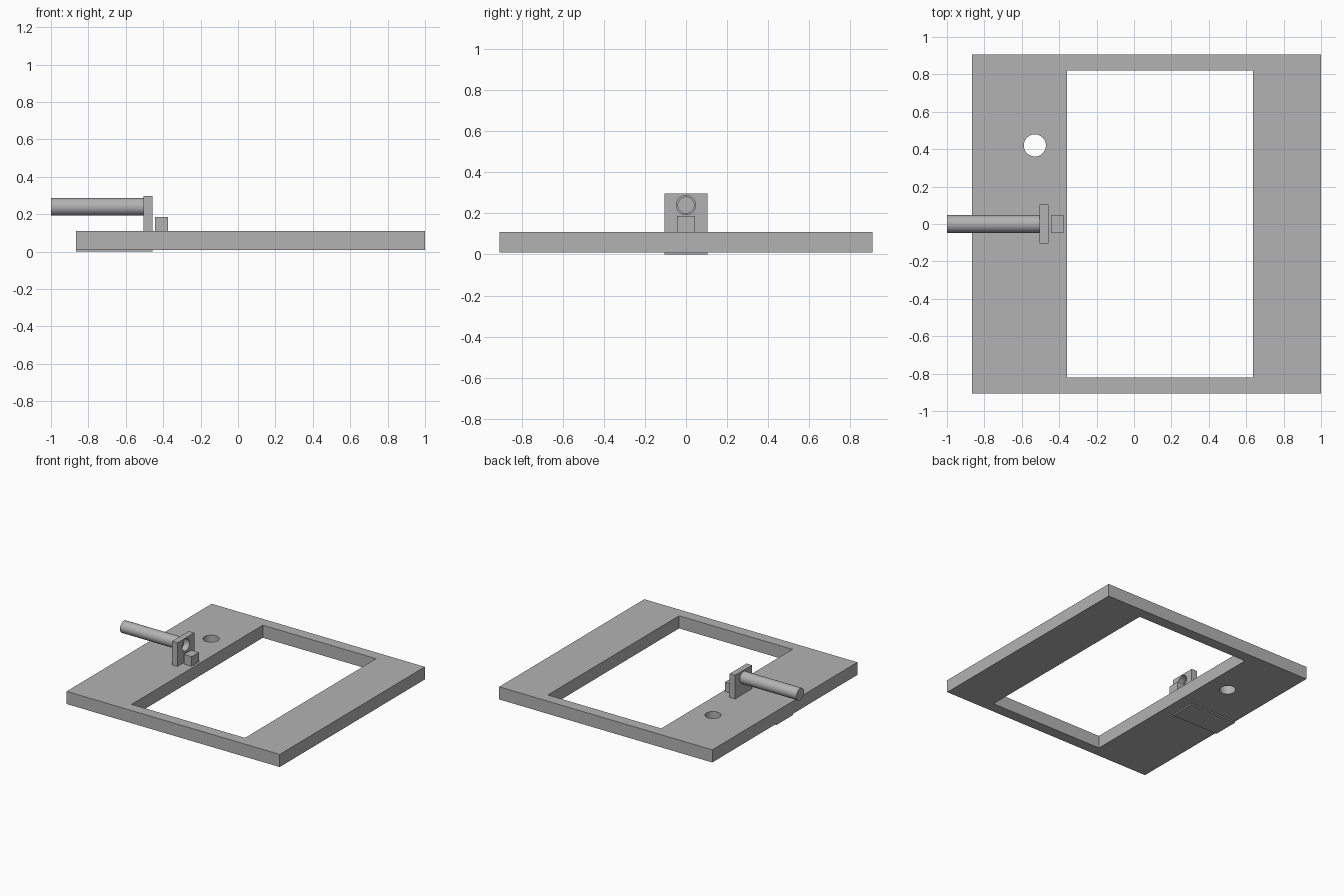
import bpy
import math

cube = bpy.data.objects.get("Cube")
if cube:
    bpy.data.objects.remove(cube, do_unlink=True)

# Single grey material
grey = bpy.data.materials.new("plain grey")
grey.use_nodes = True
colour = (0.45, 0.45, 0.45, 1)
grey.diffuse_color = colour
grey.node_tree.nodes["Principled BSDF"].inputs["Base Color"].default_value = colour


def finish(ob, name):
    ob.name = name
    ob.data.materials.append(grey)
    return ob


def box(name, x, y, z):
    """Box from (min, max) pairs."""
    spans = (x, y, z)
    bpy.ops.mesh.primitive_cube_add(size=1, location=[(a + b) / 2 for a, b in spans])
    ob = bpy.context.object
    ob.scale = [b - a for a, b in spans]
    bpy.ops.object.transform_apply(location=False, rotation=False, scale=True)
    return finish(ob, name)


def rod(name, radius, length, centre, along_x=False):
    turn = (0, math.pi / 2, 0) if along_x else (0, 0, 0)
    bpy.ops.mesh.primitive_cylinder_add(vertices=48, radius=radius, depth=length,
                                        location=centre, rotation=turn)
    bpy.ops.object.shade_smooth_by_angle(angle=math.radians(30))
    return finish(bpy.context.object, name)


def cut(target, cutter):
    """Subtract the cutter and apply the result."""
    mod = target.modifiers.new("cut", 'BOOLEAN')
    mod.operation = 'DIFFERENCE'
    mod.solver = 'EXACT'
    mod.object = cutter
    bpy.context.view_layer.objects.active = target
    bpy.ops.object.modifier_apply(modifier=mod.name)
    bpy.data.objects.remove(cutter, do_unlink=True)
    bpy.ops.object.select_all(action='DESELECT')
    target.select_set(True)
    bpy.ops.object.shade_smooth_by_angle(angle=math.radians(30))


# Flat frame with a rectangular opening and a round hole
frame = box("frame", (-0.865, 1), (-0.907, 0.907), (0.01, 0.11))
cut(frame, box("opening_cutter", (-0.357, 0.635), (-0.82, 0.82), (-0.1, 0.3)))
cut(frame, rod("hole_cutter", 0.059, 0.4, (-0.53, 0.42, 0.06)))

# Thin pad under the frame
box("bottom_pad", (-0.865, -0.456), (-0.105, 0.105), (0, 0.01))

# Upright bracket with a bore that receives the barrel
axis_z = 0.24
bracket = box("bracket", (-0.504, -0.456), (-0.105, 0.105), (0.11, 0.297))
cut(bracket, rod("bore_cutter", 0.047, 0.2, (-0.48, 0, axis_z), True))

# Barrel with a shallow recess at its inner end
barrel = rod("barrel", 0.047, 0.496, (-0.752, 0, axis_z), True)
cut(barrel, rod("recess_cutter", 0.039, 0.04, (-0.504, 0, axis_z), True))

# Small stop block beside the bracket
box("stop_block", (-0.443, -0.374), (-0.045, 0.045), (0.11, 0.186))
